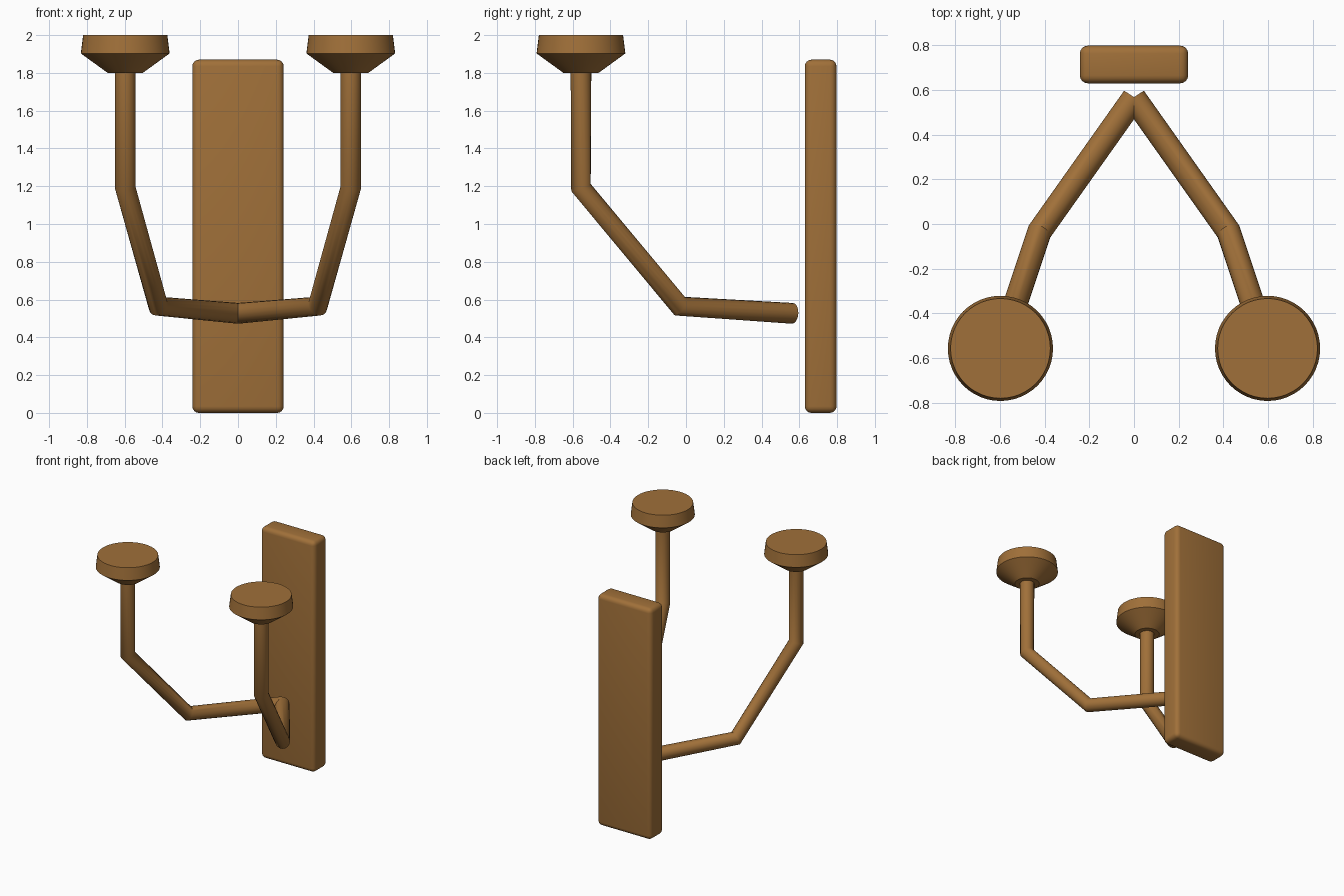
import bpy, math

if "Cube" in bpy.data.objects:
    bpy.data.objects.remove(bpy.data.objects["Cube"])

wood = bpy.data.materials.new("warm brown wood")
wood.diffuse_color = (0.352, 0.162, 0.041, 1)
wood.use_nodes = True
wood.node_tree.nodes["Principled BSDF"].inputs["Base Color"].default_value = wood.diffuse_color


def finish(obj, name, angle):
    obj.name = name
    obj.data.materials.clear()
    obj.data.materials.append(wood)
    bpy.ops.object.select_all(action='DESELECT')
    obj.select_set(True)
    bpy.context.view_layer.objects.active = obj
    bpy.ops.object.shade_smooth_by_angle(angle=math.radians(angle))


def lathe(name, profile, cx, cy, sides=48):
    """Closed solid of revolution from (radius, z) pairs, bottom to top."""
    verts = [(cx + r * math.cos(2 * math.pi * i / sides),
              cy + r * math.sin(2 * math.pi * i / sides), z)
             for r, z in profile for i in range(sides)]
    rows = len(profile)
    faces = [(k * sides + i, k * sides + (i + 1) % sides,
              (k + 1) * sides + (i + 1) % sides, (k + 1) * sides + i)
             for k in range(rows - 1) for i in range(sides)]
    faces.append(tuple(reversed(range(sides))))
    faces.append(tuple(range((rows - 1) * sides, rows * sides)))
    mesh = bpy.data.meshes.new(name)
    mesh.from_pydata(verts, [], faces)
    obj = bpy.data.objects.new(name, mesh)
    bpy.context.collection.objects.link(obj)
    finish(obj, name, 30)


def tube(name, points, radius):
    """Round bent rod with flat end caps."""
    curve = bpy.data.curves.new(name, 'CURVE')
    curve.dimensions = '3D'
    curve.bevel_depth = radius
    curve.bevel_resolution = 6
    curve.use_fill_caps = True
    spline = curve.splines.new('POLY')
    spline.points.add(len(points) - 1)
    for p, co in zip(spline.points, points):
        p.co = (*co, 1)
    obj = bpy.data.objects.new(name, curve)
    bpy.context.collection.objects.link(obj)
    bpy.ops.object.select_all(action='DESELECT')
    obj.select_set(True)
    bpy.context.view_layer.objects.active = obj
    bpy.ops.object.convert(target='MESH')
    finish(bpy.context.object, name, 40)


# Wall plate with rounded edges
bpy.ops.mesh.primitive_cube_add(size=1, location=(0, 0.713, 0.935))
plate = bpy.context.object
plate.scale = (0.484, 0.168, 1.87)
bpy.ops.object.transform_apply(location=False, rotation=False, scale=True)
bevel = plate.modifiers.new("rounded edges", 'BEVEL')
bevel.width = 0.035
bevel.segments = 4
bpy.ops.object.modifier_apply(modifier=bevel.name)
finish(plate, "wall_plate", 35)

# Mirrored bent arms, each carrying a candle cup
for side, s in (("left", -1), ("right", 1)):
    tube(side + "_arm", [(0, 0.563, 0.527), (s * 0.422, -0.033, 0.565),
                         (s * 0.597, -0.556, 1.193), (s * 0.597, -0.556, 1.82)], 0.055)
    lathe(side + "_cup", [(0.093, 1.8), (0.235, 1.903), (0.223, 2.0)],
          s * 0.597, -0.556)
